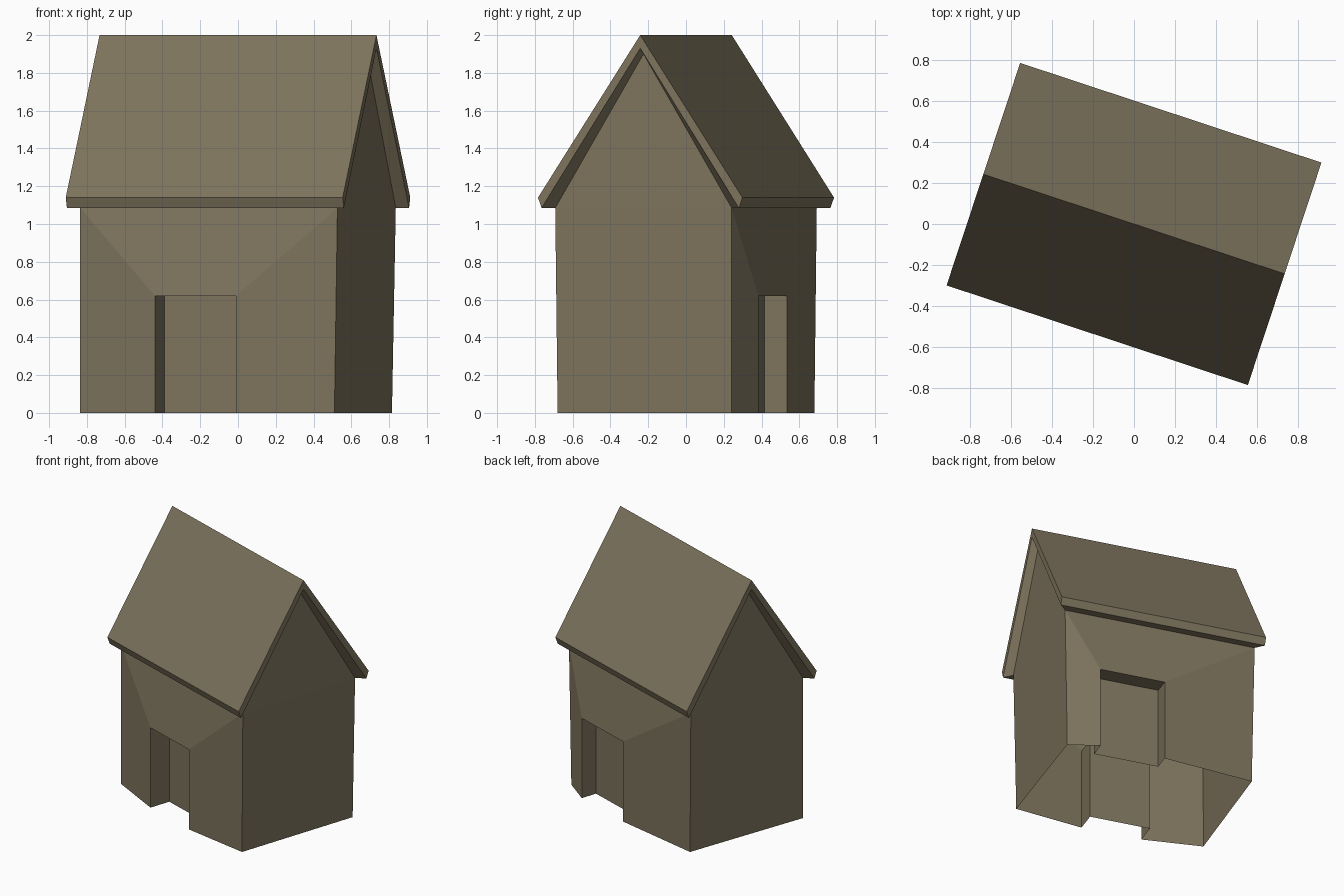
import bpy, bmesh, math

if "Cube" in bpy.data.objects:
    bpy.data.objects.remove(bpy.data.objects["Cube"])

TURN = math.radians(-18.3)          # the whole house is turned about z
EAVE, RIDGE, DOOR_TOP = 1.085, 2.0, 0.62

paint = bpy.data.materials.new("weathered_tan")
paint.diffuse_color = (0.205, 0.172, 0.108, 1)
paint.use_nodes = True
paint.node_tree.nodes["Principled BSDF"].inputs["Base Color"].default_value = paint.diffuse_color


def make_object(name, faces):
    """Build one flat-shaded object from corner loops and weld shared corners."""
    bm = bmesh.new()
    for loop in faces:
        bm.faces.new([bm.verts.new(p) for p in loop])
    bmesh.ops.remove_doubles(bm, verts=bm.verts[:], dist=1e-4)
    bmesh.ops.recalc_face_normals(bm, faces=bm.faces[:])
    mesh = bpy.data.meshes.new(name)
    bm.to_mesh(mesh)
    bm.free()
    mesh.materials.append(paint)
    obj = bpy.data.objects.new(name, mesh)
    obj.rotation_euler.z = TURN
    bpy.context.collection.objects.link(obj)
    return obj


def wall_top(x, y):
    return (0.717 * x, 0.492 * y, EAVE)


def wall_foot(x, y):
    # one corner stands plumb, the others lean in slightly
    return (-0.72, -0.49, 0) if (x, y) == (-1, -1) else (0.698 * x, 0.485 * y, 0)


def door_wall(side, x0, x1, inner):
    """Long wall swelling out to a door frame, with a recessed door panel."""
    out = 0.56 * side
    a, b, c, d = (x0, out, 0), (x0, out, DOOR_TOP), (x1, out, DOOR_TOP), (x1, out, 0)
    e, f, g, h = [(p[0], inner * side, p[2]) for p in (a, b, c, d)]
    fl, fr = wall_foot(-1, side), wall_foot(1, side)
    tl, tr = wall_top(-1, side), wall_top(1, side)
    return [(fl, a, b, tl), (tl, b, c, tr), (d, fr, tr, c),   # wall around door
            (a, e, f, b), (b, f, g, c), (c, g, h, d),         # frame reveal
            (e, h, g, f)]                                     # door panel


# walls: two door sides and two gable ends, open underneath
walls = door_wall(-1, -0.278, 0.175, 0.395) + door_wall(1, -0.01, 0.475, 0.435)
for x in (-1, 1):
    peak = (0.717 * x, 0, 1.9)
    walls.append((wall_foot(x, -1), wall_foot(x, 1), wall_top(x, 1), wall_top(x, -1)))
    walls.append((wall_top(x, -1), wall_top(x, 1), peak))
make_object("walls", walls)

# roof: slopes, eave fascias, gable rims and soffits, mirrored front to back
L = 0.772
roof = []
for y in (-1, 1):
    def ends(px, py, pz):
        return (-px, py * y, pz), (px, py * y, pz)
    ridge, eave, lip = ends(L, 0, RIDGE), ends(L, 0.57, 1.14), ends(L, 0.55, EAVE)
    under, peak = ends(L, 0, 1.93), ends(0.717, 0, 1.9)
    inner = ends(0.717, 0.492, EAVE)
    for p, q in ((ridge, eave), (eave, lip), (lip, inner)):
        roof.append((p[0], p[1], q[1], q[0]))
    for i in (0, 1):
        roof.append((lip[i], eave[i], ridge[i], under[i]))
        roof.append((lip[i], under[i], peak[i], inner[i]))
make_object("roof", roof)
